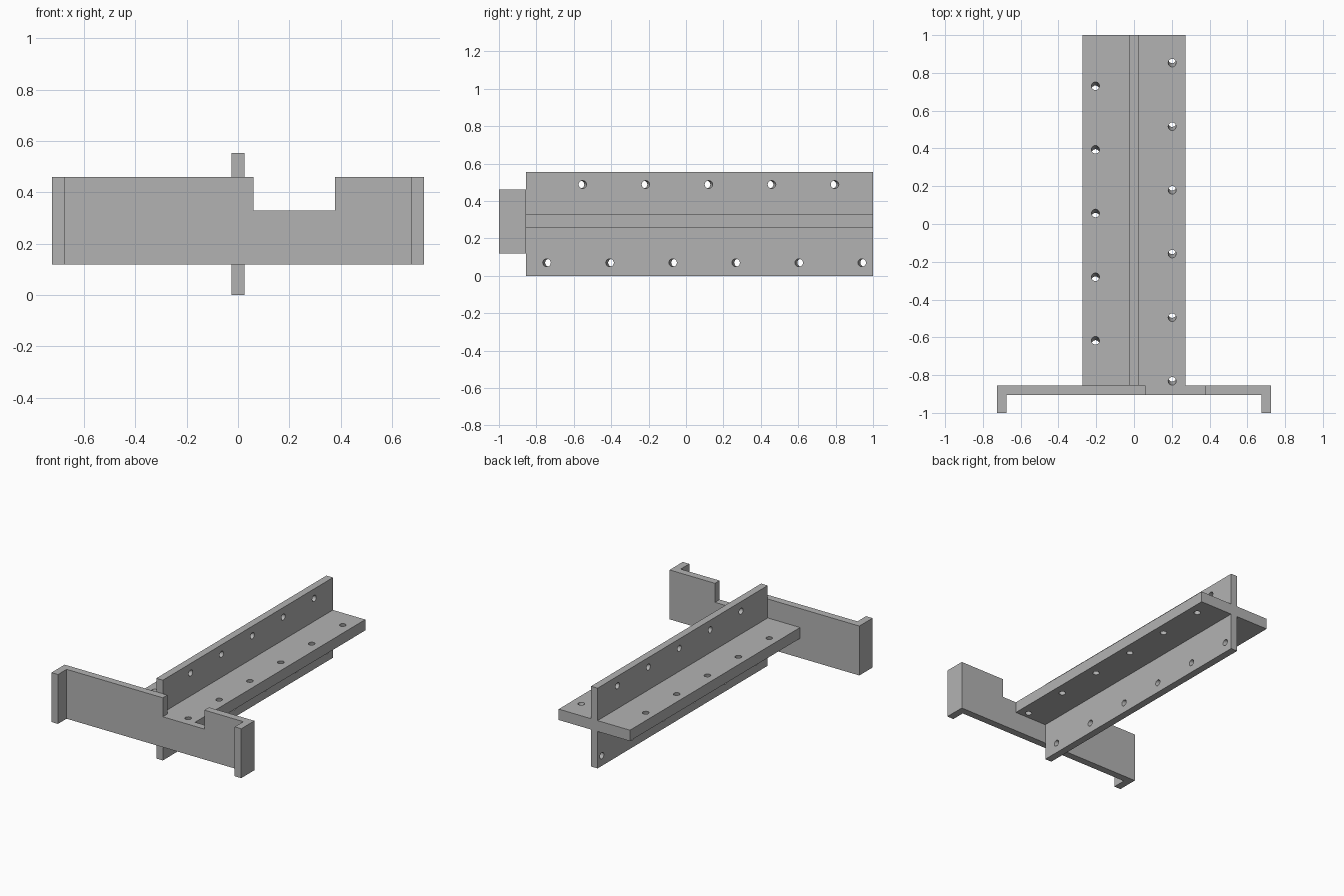
import bpy, bmesh, math
from mathutils import Matrix, Vector

cube = bpy.data.objects.get("Cube")
if cube:
    bpy.data.objects.remove(cube, do_unlink=True)

grey = bpy.data.materials.new("matt grey")
grey.use_nodes = True
colour = (0.45, 0.45, 0.45, 1)
grey.diffuse_color = colour
grey.node_tree.nodes["Principled BSDF"].inputs["Base Color"].default_value = colour


def finish(name, bm):
    bmesh.ops.recalc_face_normals(bm, faces=bm.faces)
    mesh = bpy.data.meshes.new(name)
    bm.to_mesh(mesh)
    bm.free()
    mesh.materials.append(grey)
    obj = bpy.data.objects.new(name, mesh)
    bpy.context.collection.objects.link(obj)
    return obj


def extrude(name, points, direction):
    """Extrude a flat outline of 3D points along a direction."""
    bm = bmesh.new()
    face = bm.faces.new([bm.verts.new(p) for p in points])
    grown = bmesh.ops.extrude_face_region(bm, geom=[face], use_keep_orig=True)
    moved = [v for v in grown["geom"] if isinstance(v, bmesh.types.BMVert)]
    bmesh.ops.translate(bm, verts=moved, vec=direction)
    return finish(name, bm)


def cut(target, cutter):
    """Subtract the cutter, bake the result and drop the cutter."""
    cutter.hide_render = True
    mod = target.modifiers.new("cut", "BOOLEAN")
    mod.operation = "DIFFERENCE"
    mod.solver = "EXACT"
    mod.object = cutter
    graph = bpy.context.evaluated_depsgraph_get()
    baked = bpy.data.meshes.new_from_object(target.evaluated_get(graph))
    target.modifiers.clear()
    target.data = baked
    bpy.data.objects.remove(cutter, do_unlink=True)


# Cross-shaped beam: a thin upright web and a thicker flat flange
WEB, ARM = 0.025, 0.272
LOW, HIGH, TOP = 0.255, 0.33, 0.554
FRONT, BACK = -0.856, 1.0
right_half = [(WEB, 0), (WEB, LOW), (ARM, LOW), (ARM, HIGH), (WEB, HIGH), (WEB, TOP)]
outline = right_half + [(-x, z) for x, z in reversed(right_half)]
beam = extrude("cross_beam", [(x, FRONT, z) for x, z in outline], (0, BACK - FRONT, 0))

# Wire holes: slanted along a helix that winds through the four arms
PITCH, LEAN, MID = 0.337, 0.26, 0.279
rows = [  # position (x, z), first y, count, winding direction
    ((0.202, MID + 0.013), -0.822, 6, (0, LEAN, -1)),
    ((0, 0.07), -0.738, 6, (-1, LEAN, 0)),
    ((-0.204, MID + 0.013), -0.627, 5, (0, LEAN, 1)),
    ((0, 0.488), -0.559, 5, (1, LEAN, 0)),
]
holes = bmesh.new()
for (x, z), start, count, way in rows:
    turn = Vector(way).to_track_quat("Z", "Y").to_matrix().to_4x4()
    for i in range(count):
        place = Matrix.Translation((x, start + i * PITCH, z)) @ turn
        bmesh.ops.create_cone(holes, cap_ends=True, segments=20, radius1=0.021,
                              radius2=0.021, depth=0.16, matrix=place)
cut(beam, finish("hole_cutter", holes))

# Front bracket: U-shaped in plan, with short legs pointing forward
HALF, WALL, TIP = 0.725, 0.05, -1.0
side = [(HALF, FRONT), (HALF, TIP), (HALF - WALL, TIP), (HALF - WALL, FRONT - WALL)]
plan = side + [(-x, y) for x, y in reversed(side)]
bracket = extrude("front_bracket", [(x, y, 0.12) for x, y in plan], (0, 0, 0.341))

# Rectangular notch in the top edge of the bracket
corners = [(0.06, HIGH), (0.378, HIGH), (0.378, 0.6), (0.06, 0.6)]
notch = extrude("notch_cutter", [(x, -0.95, z) for x, z in corners], (0, 0.2, 0))
cut(bracket, notch)
